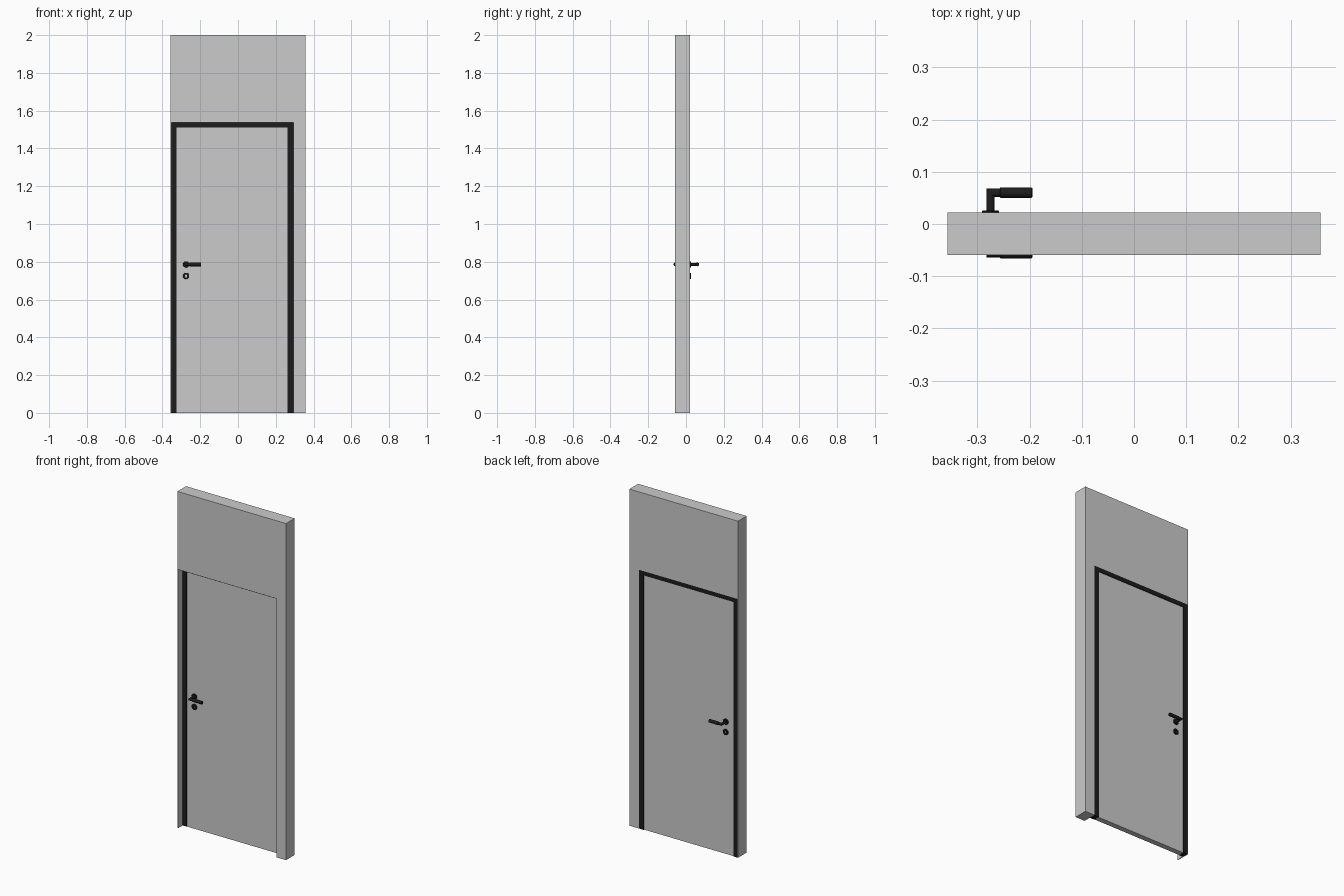
import bpy, bmesh
from math import pi, cos, sin, radians
from mathutils import Vector

if "Cube" in bpy.data.objects:
    bpy.data.objects.remove(bpy.data.objects["Cube"])

black = bpy.data.materials.new("black")
black.diffuse_color = (0.012, 0.012, 0.012, 1)
black.use_nodes = True
black.node_tree.nodes["Principled BSDF"].inputs["Base Color"].default_value = black.diffuse_color


def finish(name, bm, mat=None, smooth=False):
    bmesh.ops.recalc_face_normals(bm, faces=bm.faces)
    me = bpy.data.meshes.new(name)
    bm.to_mesh(me)
    bm.free()
    ob = bpy.data.objects.new(name, me)
    bpy.context.collection.objects.link(ob)
    if mat:
        me.materials.append(mat)
    if smooth:
        bpy.ops.object.select_all(action='DESELECT')
        ob.select_set(True)
        bpy.context.view_layer.objects.active = ob
        bpy.ops.object.shade_smooth_by_angle(angle=radians(35))
    return ob


def extrude_xz(name, pts, y0, y1, mat=None):
    """Extrude an x-z outline from y0 to y1."""
    bm = bmesh.new()
    face = bm.faces.new([bm.verts.new((x, y0, z)) for x, z in pts])
    new = bmesh.ops.extrude_face_region(bm, geom=[face])["geom"]
    bmesh.ops.translate(bm, vec=(0, y1 - y0, 0),
                        verts=[v for v in new if isinstance(v, bmesh.types.BMVert)])
    return finish(name, bm, mat)


def portal(x0, x1, top, a0, a1, atop):
    """Upside-down U outline: outer x0..x1, opening a0..a1."""
    return [(x0, 0), (x0, top), (x1, top), (x1, 0),
            (a1, 0), (a1, atop), (a0, atop), (a0, 0)]


def loft(bm, rings):
    """Skin closed rings of points and cap both ends."""
    vs = [[bm.verts.new(p) for p in r] for r in rings]
    n = len(vs[0])
    for a, b in zip(vs, vs[1:]):
        for i in range(n):
            j = (i + 1) % n
            bm.faces.new((a[i], a[j], b[j], b[i]))
    bm.faces.new(vs[0][::-1])
    bm.faces.new(vs[-1])


# Wall, frame and door leaf
L, R, TOP = -0.353, 0.294, 1.537
IL, IR, ITOP = -0.326, 0.263, 1.512
extrude_xz("wall", portal(-0.357, 0.357, 2, L, R, TOP), -0.059, 0.022)
extrude_xz("door_frame", portal(L, R, TOP, IL, IR, ITOP), -0.016, 0.022, black)
extrude_xz("door_leaf", [(IL, 0), (IL, ITOP), (IR, ITOP), (IR, 0)], -0.014, 0.018)

# Handle furniture on both faces
HX, HZ, KZ, N = -0.275, 0.786, 0.725, 32
ANG = [2 * pi * i / N for i in range(N)]


def disc(y, r, z):
    return [(HX + r * cos(a), y, z + r * sin(a)) for a in ANG]


for side, face, s in (("front", -0.014, -1), ("back", 0.018, 1)):
    # Round rose behind the lever
    bm = bmesh.new()
    loft(bm, [disc(face + s * d, r, HZ) for d, r in
              ((-0.001, 0.0165), (0.006, 0.0165), (0.0075, 0.015))])
    finish(side + "_handle_rose", bm, black, True)

    # Lever: stem out from the door, mitred corner, then a thicker grip
    def lever_ring(x, r):
        return [(x, face + s * 0.042 + s * r * cos(a), HZ + r * sin(a)) for a in ANG]
    r = 0.0078
    stem = [(HX - r * cos(a), face, HZ + r * sin(a)) for a in ANG]
    mitre = [(HX - r * cos(a), face + s * (0.042 + r * cos(a)), HZ + r * sin(a)) for a in ANG]
    rings = [stem, mitre] + [lever_ring(x, q) for x, q in
             ((-0.257, r), (-0.257, 0.009), (-0.256, 0.0098),
              (-0.1965, 0.0098), (-0.195, 0.0085))]
    bm = bmesh.new()
    loft(bm, rings)
    finish(side + "_lever", bm, black, True)

    # Keyhole rose: disc with a keyhole-shaped opening
    def key_ring(y):
        pts = []
        for a in ANG:
            c, q = cos(a), sin(a)
            k = 0.0055 if q > -0.75 else 0.0105
            pts.append((HX + k * c, y, KZ + 0.002 + k * q))
        return pts
    bm = bmesh.new()
    prof = [key_ring(face - s * 0.001)] + [disc(face + s * d, q, KZ) for d, q in
            ((-0.001, 0.0165), (0.006, 0.0165), (0.0075, 0.015))] + [key_ring(face + s * 0.0075)]
    vs = [[bm.verts.new(p) for p in ring] for ring in prof]
    for k in range(len(vs)):
        a, b = vs[k], vs[(k + 1) % len(vs)]
        for i in range(N):
            j = (i + 1) % N
            bm.faces.new((a[i], a[j], b[j], b[i]))
    finish(side + "_keyhole_rose", bm, black, True)
